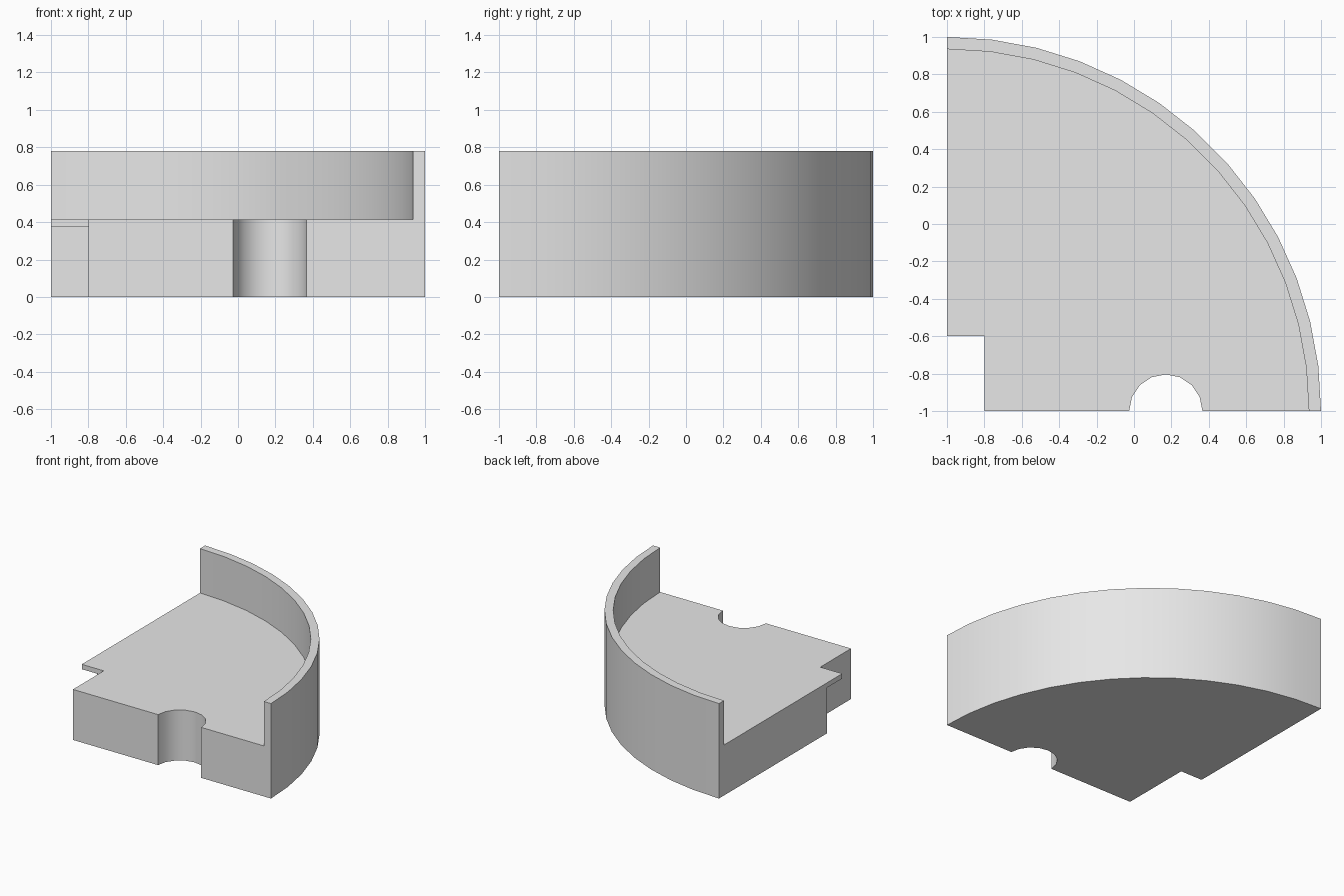
import bpy, bmesh, math

if "Cube" in bpy.data.objects:
    bpy.data.objects.remove(bpy.data.objects["Cube"], do_unlink=True)

HEIGHT, FLOOR = 0.78, 0.415     # wall top and floor top
LIP = 0.375                     # underside of the corner lip
OUTER, INNER = 2.0, 1.935       # wall radii about the corner
OUT = -1.2                      # cutters run past the straight sides

grey = bpy.data.materials.new("light grey")
grey.use_nodes = True
grey.diffuse_color = (0.8, 0.8, 0.8, 1)
grey.node_tree.nodes["Principled BSDF"].inputs["Base Color"].default_value = (0.8, 0.8, 0.8, 1)


def arc(cx, cy, radius, sweep, steps):
    """Points counter-clockwise from the +x direction."""
    return [(cx + radius * math.cos(sweep * i / steps),
             cy + radius * math.sin(sweep * i / steps)) for i in range(steps + 1)]


def rect(x0, x1, y0, y1):
    return [(x0, y0), (x1, y0), (x1, y1), (x0, y1)]


def prism(name, outline, z0, z1):
    """Extrude a flat outline from z0 to z1."""
    bm = bmesh.new()
    face = bm.faces.new([bm.verts.new((x, y, z0)) for x, y in outline])
    new = bmesh.ops.extrude_face_region(bm, geom=[face])["geom"]
    bmesh.ops.translate(bm, vec=(0, 0, z1 - z0),
                        verts=[v for v in new if isinstance(v, bmesh.types.BMVert)])
    bmesh.ops.recalc_face_normals(bm, faces=bm.faces)
    mesh = bpy.data.meshes.new(name)
    bm.to_mesh(mesh)
    bm.free()
    mesh.materials.append(grey)
    obj = bpy.data.objects.new(name, mesh)
    bpy.context.collection.objects.link(obj)
    return obj


# Quarter-round solid block
tray = prism("quarter_round_tray",
             arc(-1, -1, OUTER, math.pi / 2, 13) + [(-1, -1)], 0, HEIGHT)

# Cutters: pocket behind the curved wall, corner notch, recess under the lip, round hole
pocket = arc(-1, -1, INNER, math.pi / 2, 13)
pocket = [(pocket[0][0], OUT)] + pocket + [(OUT, pocket[-1][1]), (OUT, OUT)]
cutters = [
    prism("pocket_cutter", pocket, FLOOR, 1),
    prism("notch_cutter", rect(OUT, -0.8, OUT, -0.6), -0.1, 0.6),
    prism("lip_recess_cutter", rect(OUT, -0.8, OUT, -0.4), -0.1, LIP),
    prism("hole_cutter", arc(0.17, -1, 0.196, 2 * math.pi, 16)[:-1], -0.1, 0.6),
]

bpy.ops.object.select_all(action='DESELECT')
bpy.context.view_layer.objects.active = tray
tray.select_set(True)
for cutter in cutters:
    cutter.hide_render = True
    mod = tray.modifiers.new(cutter.name, 'BOOLEAN')
    mod.operation = 'DIFFERENCE'
    mod.solver = 'EXACT'
    mod.object = cutter
    bpy.ops.object.modifier_apply(modifier=mod.name)
    bpy.data.objects.remove(cutter, do_unlink=True)

# Smooth curves, sharp corners
bpy.ops.object.shade_smooth_by_angle(angle=math.radians(30))
